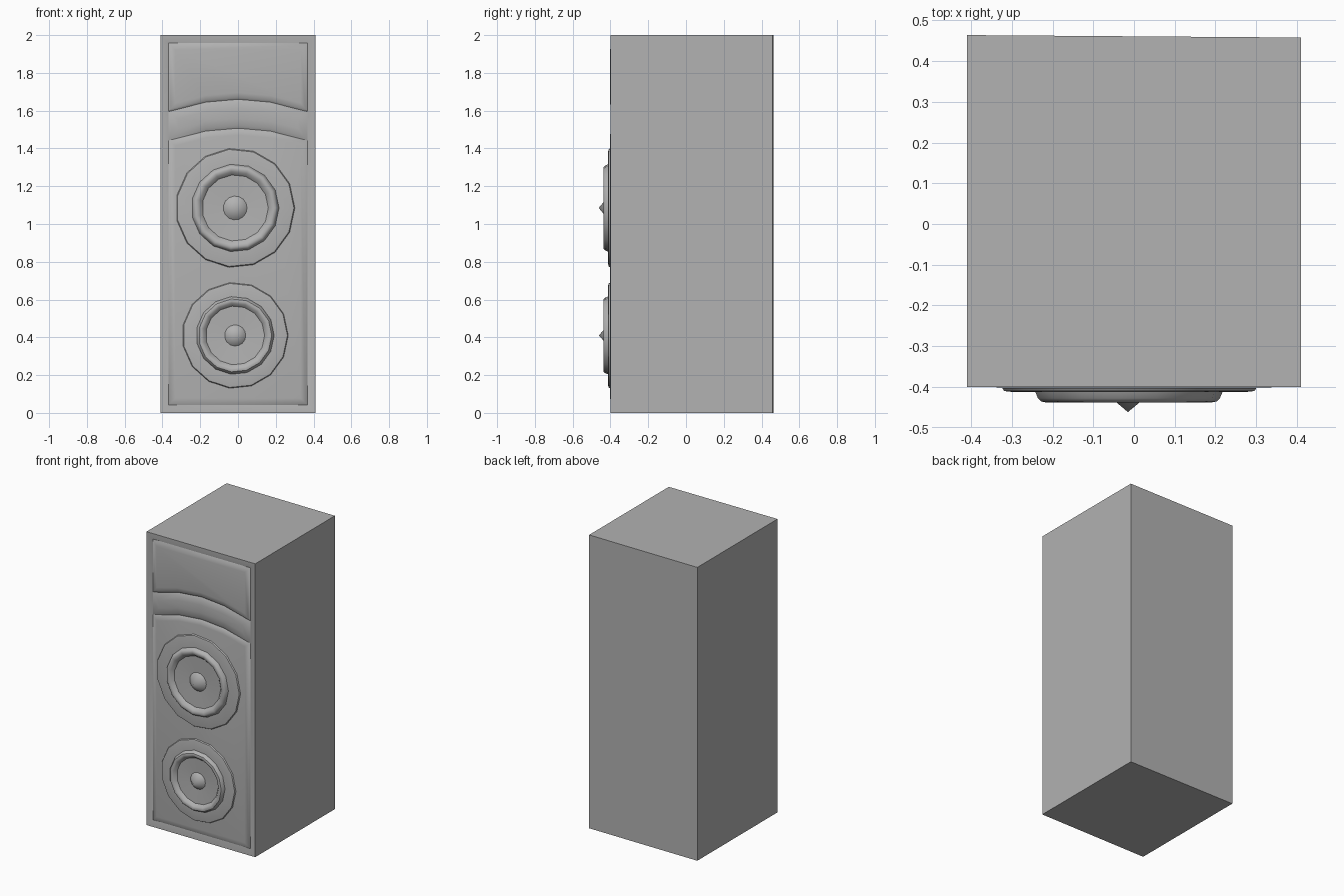
import bpy, bmesh
from math import cos, sin, tau, radians

if "Cube" in bpy.data.objects:
    bpy.data.objects.remove(bpy.data.objects["Cube"])

GROOVE = -0.39   # y of the groove around the front panels

grey = bpy.data.materials.new("dark_grey")
grey.diffuse_color = (0.445, 0.445, 0.445, 1)
grey.use_nodes = True
grey.node_tree.nodes["Principled BSDF"].inputs["Base Color"].default_value = grey.diffuse_color


def finish(name, bm, angle=50):
    me = bpy.data.meshes.new(name)
    bm.to_mesh(me)
    bm.free()
    me.materials.append(grey)
    ob = bpy.data.objects.new(name, me)
    bpy.context.collection.objects.link(ob)
    bpy.ops.object.select_all(action='DESELECT')
    ob.select_set(True)
    bpy.context.view_layer.objects.active = ob
    bpy.ops.object.shade_smooth_by_angle(angle=radians(angle))
    return ob


# Cabinet box with a rim sloping into the front
bm = bmesh.new()
bmesh.ops.create_cube(bm, size=1)
for v in bm.verts:
    back = 0.461 - 0.006 * v.co.x
    v.co = (v.co.x * 0.82, -0.4 if v.co.y < 0 else back, v.co.z * 2 + 1)
bm.normal_update()
front = [f for f in bm.faces if f.normal.y < -0.9]
for t, d in ((0.015, -0.001), (0.028, -0.009)):
    bmesh.ops.inset_individual(bm, faces=front, thickness=t, depth=d, use_even_offset=True)
finish("cabinet", bm, 35)


# Front panels with soft raised edges, separated by arched grooves
def panel(name, outline, edge, height):
    bm = bmesh.new()
    face = bm.faces.new([bm.verts.new((x, GROOVE, z)) for x, z in outline])
    bm.normal_update()
    for t, d in ((edge * 0.3, height * 0.65), (edge * 0.7, height * 0.35)):
        bmesh.ops.inset_individual(bm, faces=[face], thickness=t, depth=d, use_even_offset=True)
    finish(name, bm)


W = 0.367
arch = [(-W, 1.595), (-0.17, 1.645), (0, 1.66), (0.17, 1.645), (W, 1.595)]
low_arch = [(x, z - 0.153) for x, z in arch]
panel("top_panel", arch + [(W, 1.957), (-W, 1.957)], 0.035, 0.012)
panel("arched_band", low_arch + arch[::-1], 0.05, 0.011)
panel("lower_panel", [(-W, 0.043), (W, 0.043)] + low_arch[::-1], 0.035, 0.012)


# Speaker drivers: lathed surround, ring, cone and pointed cap
PROFILE = [(1, -0.4023), (0.985, -0.410), (0.95, -0.412), (0.735, -0.413), (0.715, -0.428),
           (0.69, -0.436), (0.655, -0.438), (0.61, -0.434), (0.555, -0.415), (0.2, -0.410)]


def driver(name, x, z, radius, sides=15):
    bm = bmesh.new()
    rings = [[bm.verts.new((x + r * radius * cos(tau * i / sides), y,
                            z + r * radius * sin(tau * i / sides)))
              for i in range(sides)] for r, y in PROFILE]
    tip = bm.verts.new((x, -0.462, z))
    for a, b in zip(rings, rings[1:]):
        for i in range(sides):
            j = (i + 1) % sides
            bm.faces.new((a[i], a[j], b[j], b[i]))
    for i in range(sides):
        bm.faces.new((rings[-1][i], rings[-1][(i + 1) % sides], tip))
    finish(name, bm, 37)


driver("upper_driver", -0.015, 1.085, 0.316)
driver("lower_driver", -0.015, 0.41, 0.281)
